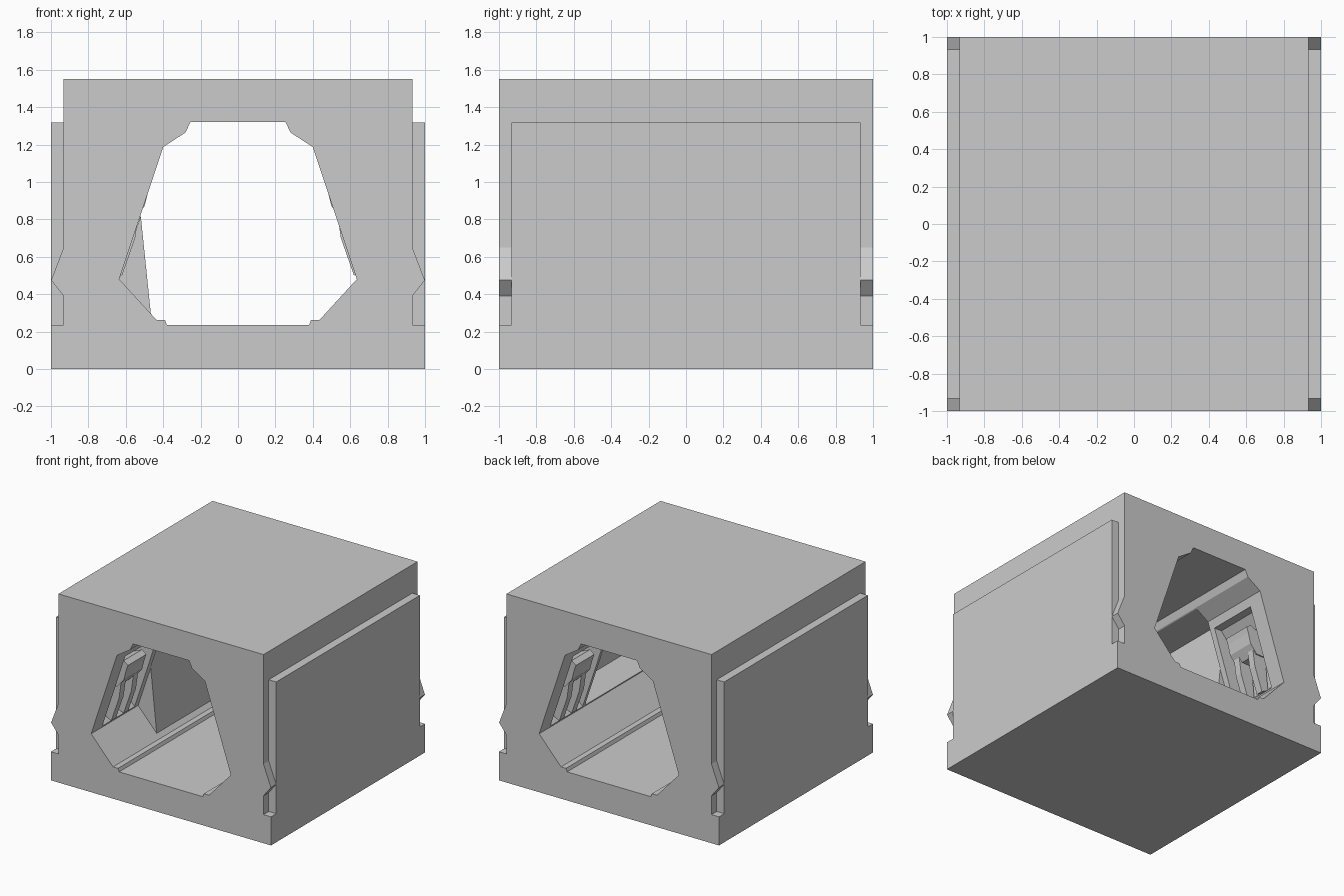
import bpy, bmesh

if "Cube" in bpy.data.objects:
    bpy.data.objects.remove(bpy.data.objects["Cube"])


def prism(name, pts, y0, y1, side=1):
    """Extrude an x-z outline along y; side=-1 mirrors it in x."""
    bm = bmesh.new()
    a = [bm.verts.new((x * side, y0, z)) for x, z in pts]
    b = [bm.verts.new((x * side, y1, z)) for x, z in pts]
    bm.faces.new(a)
    bm.faces.new(b[::-1])
    n = len(pts)
    for i in range(n):
        j = (i + 1) % n
        bm.faces.new((a[i], b[i], b[j], a[j]))
    bmesh.ops.recalc_face_normals(bm, faces=bm.faces)
    me = bpy.data.meshes.new(name)
    bm.to_mesh(me)
    bm.free()
    ob = bpy.data.objects.new(name, me)
    bpy.context.collection.objects.link(ob)
    return ob


def cut(target, pts, y0, y1, side=1):
    cutter = prism("cutter", pts, y0, y1, side)
    cutter.hide_render = True
    mod = target.modifiers.new("cut", 'BOOLEAN')
    mod.operation = 'DIFFERENCE'
    mod.solver = 'EXACT'
    mod.object = cutter
    bpy.context.view_layer.objects.active = target
    bpy.ops.object.modifier_apply(modifier=mod.name)
    bpy.data.objects.remove(cutter)


def both(half):
    """Close a right-hand half outline with its mirror image."""
    return half + [(-x, z) for x, z in reversed(half)]


# Outer block with stepped side panels
body = prism("corridor_block", both([(1, 0), (1, 1.317), (.932, 1.317), (.932, 1.55)]), -1, 1)

# Tunnel running front to back
cut(body, both([(.38, .235), (.39, .262), (.435, .262), (.635, .48),
                (.4, 1.187), (.28, 1.265), (.255, 1.32)]), -1.1, 1.1)

# Corner notches leaving a pointed rib on each end frame
notch = [(.932, .235), (1.1, .235), (1.1, 1.4), (.932, 1.4),
         (.932, .65), (.999, .475), (.932, .39)]
for s in (1, -1):
    for y0, y1 in ((-1.1, -.932), (.932, 1.1)):
        cut(body, notch, y0, y1, s)

# Wall recesses near both ends
recess = [(.61, .47), (.70, .56), (.62, .97), (.49, 1.12), (.40, 1.12), (.40, .60)]
for s in (1, -1):
    for y0, y1 in ((-.86, -.44), (.44, .86)):
        cut(body, recess, y0, y1, s)

# Left middle bay: upright leaning wall
cut(body, [(.522, .81), (.57, 1.26), (.25, 1.26), (.35, .81)], -.39, .39, -1)
prism("bay_wall", [(.466, .295), (.52, .82), (.635, .48)], -.39, .39, -1)

# Right middle bay: sill and alcove
cut(body, [(.62, .485), (.80, .58), (.80, .80), (.60, 1.2), (.35, 1.2), (.40, .55)], -.41, .41)

# Bracing brackets inside the recesses
bracket = [(.66, .80), (.56, .80), (.50, .87), (.478, .955), (.462, 1.0), (.50, 1.03), (.61, .98)]
strut = [(.68, .53), (.62, .50), (.55, .70), (.53, .84), (.60, .86), (.65, .82)]
for s, label in ((1, "right"), (-1, "left")):
    for yc in (-.65, .65):
        prism("bracket_" + label, bracket, yc - .12, yc + .12, s)
        for dy in (-.08, .08):
            prism("strut_" + label, strut, yc + dy - .03, yc + dy + .03, s)
